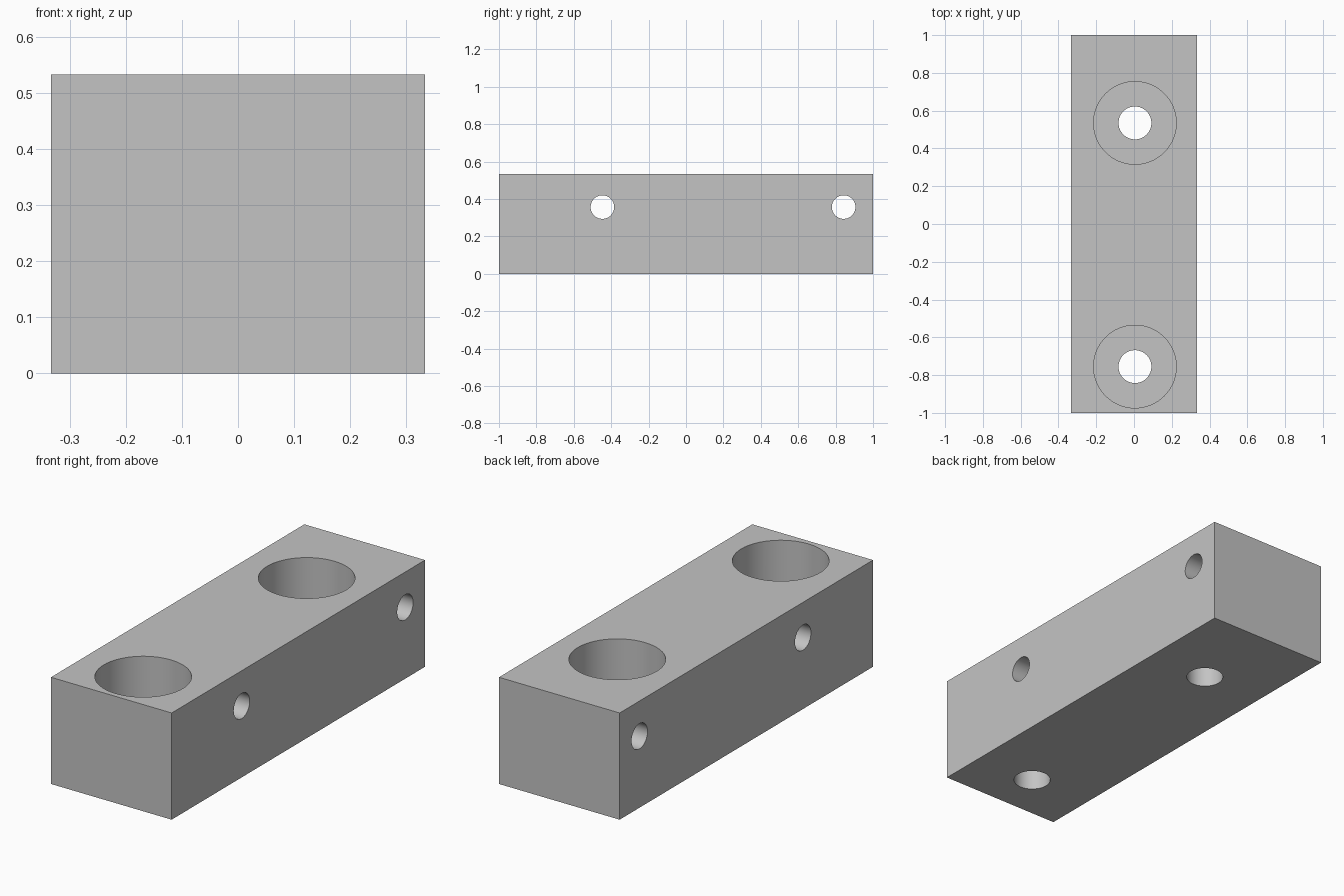
import bpy
from math import pi, radians

cube = bpy.data.objects.get("Cube")
if cube:
    bpy.data.objects.remove(cube, do_unlink=True)

WIDTH, LENGTH, HEIGHT = 0.667, 2.0, 0.533
BORE_X = 0.005
BORE_FLOOR = 0.22

grey = bpy.data.materials.new("light_grey")
grey.use_nodes = True
colour = (0.55, 0.55, 0.55, 1)
grey.diffuse_color = colour
grey.node_tree.nodes["Principled BSDF"].inputs["Base Color"].default_value = colour

# Rectangular block
bpy.ops.mesh.primitive_cube_add(size=1, location=(0, 0, HEIGHT / 2))
block = bpy.context.object
block.name = "mounting_block"
block.scale = (WIDTH, LENGTH, HEIGHT)
bpy.ops.object.transform_apply(location=True, rotation=True, scale=True)
block.data.materials.append(grey)


def drill(radius, depth, centre, rotation=(0, 0, 0)):
    """Cut a round hole out of the block."""
    bpy.ops.mesh.primitive_cylinder_add(
        vertices=64, radius=radius, depth=depth, location=centre, rotation=rotation)
    cutter = bpy.context.object
    cutter.name = "hole_cutter"
    cutter.hide_render = True
    cutter.data.materials.append(grey)
    cut = block.modifiers.new("hole", 'BOOLEAN')
    cut.operation = 'DIFFERENCE'
    cut.solver = 'EXACT'
    cut.object = cutter
    bpy.context.view_layer.objects.active = block
    bpy.ops.object.modifier_apply(modifier=cut.name)
    bpy.data.objects.remove(cutter, do_unlink=True)


# Counterbored vertical holes
for y in (0.535, -0.755):
    drill(0.219, 1, (BORE_X, y, BORE_FLOOR + 0.5))
    drill(0.087, 2, (BORE_X, y, 0))

# Cross holes through the sides
for y in (0.843, -0.447):
    drill(0.063, 2, (0, y, 0.357), (0, pi / 2, 0))

# Smooth hole walls with crisp edges
bpy.ops.object.select_all(action='DESELECT')
block.select_set(True)
bpy.context.view_layer.objects.active = block
bpy.ops.object.shade_smooth_by_angle(angle=radians(30))
